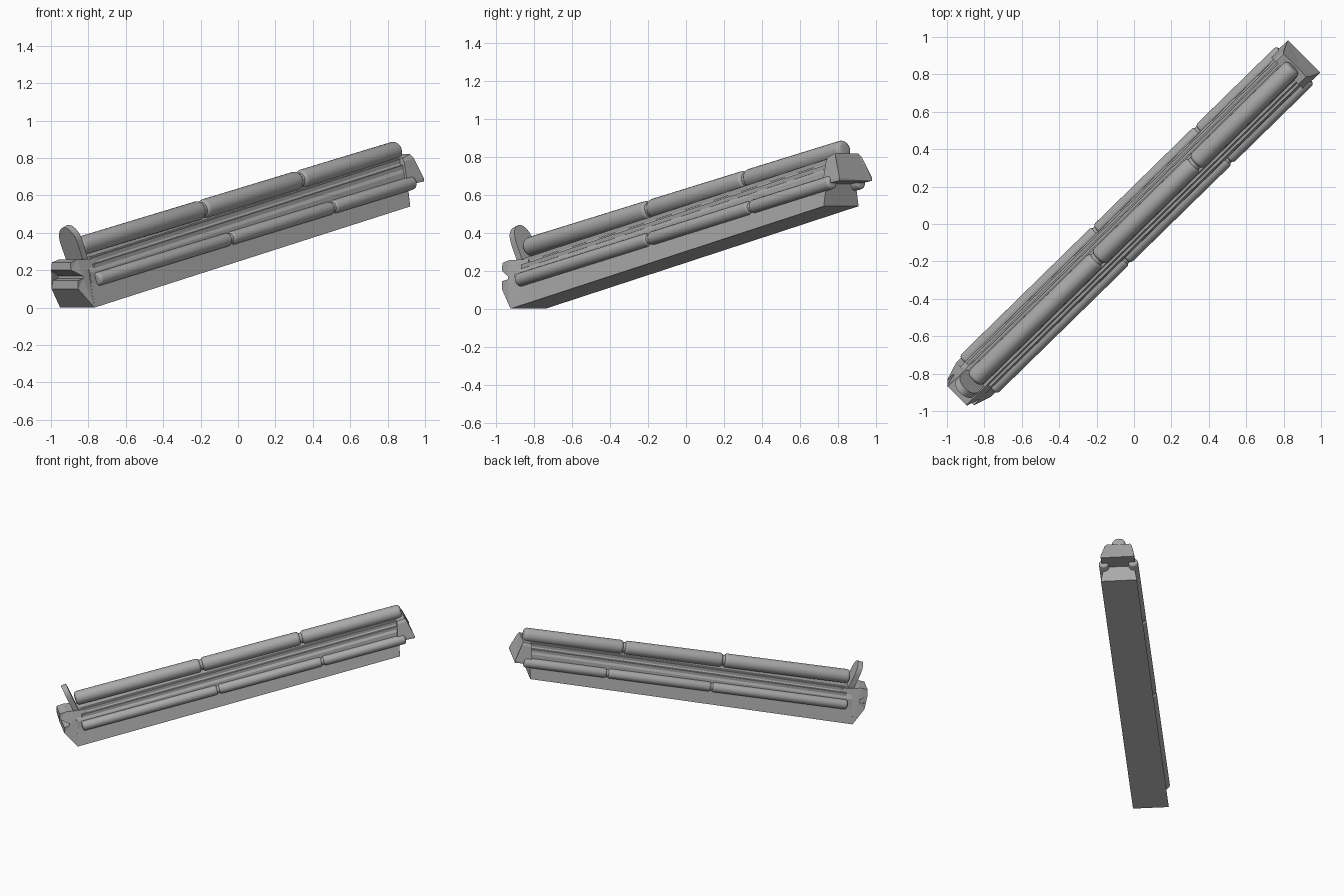
import bpy, bmesh, math
from mathutils import Vector

cube = bpy.data.objects.get("Cube")
if cube:
    bpy.data.objects.remove(cube, do_unlink=True)

grey = bpy.data.materials.new("plain_grey")
grey.use_nodes = True
COLOUR = (0.4, 0.4, 0.4, 1)
grey.diffuse_color = COLOUR
grey.node_tree.nodes["Principled BSDF"].inputs["Base Color"].default_value = COLOUR


def place(s, w, z):
    """s runs along the beam, w across it, z is height."""
    w += 0.011 * s - 0.005
    return Vector(((s + w), (s - w), z * math.sqrt(2))) / math.sqrt(2)


def floor(s):
    return 0.229 * (s + 1.197)


def finish(bm, name, smooth=False):
    bmesh.ops.recalc_face_normals(bm, faces=bm.faces)
    mesh = bpy.data.meshes.new(name)
    bm.to_mesh(mesh)
    bm.free()
    obj = bpy.data.objects.new(name, mesh)
    bpy.context.collection.objects.link(obj)
    mesh.materials.append(grey)
    if smooth:
        bpy.ops.object.select_all(action='DESELECT')
        obj.select_set(True)
        bpy.context.view_layer.objects.active = obj
        bpy.ops.object.shade_smooth_by_angle(angle=math.radians(40))
    return obj


def loft(name, rings):
    """Skin closed rings of (s, w, z) points and cap both ends."""
    bm = bmesh.new()
    rows = [[bm.verts.new(place(*p)) for p in ring] for ring in rings]
    n = len(rows[0])
    for a, b in zip(rows, rows[1:]):
        for i in range(n):
            j = (i + 1) % n
            bm.faces.new((a[i], a[j], b[j], b[i]))
    caps = [bm.faces.new(rows[0]), bm.faces.new(rows[-1])]
    bmesh.ops.triangulate(bm, faces=caps)
    return finish(bm, name)


def section(s, half):
    """Mirrored cross-section from (w, height) pairs."""
    ring = [(s, w, floor(s) + h) for w, h in half]
    return ring + [(s, -w, z) for s, w, z in reversed(ring)]


def tube(name, start, end, radius, bevel):
    a, b = place(*start), place(*end)
    bm = bmesh.new()
    bmesh.ops.create_cone(bm, cap_ends=True, segments=24, radius1=radius,
                          radius2=radius, depth=(b - a).length)
    if bevel:
        rims = [e for e in bm.edges if any(len(f.verts) > 4 for f in e.link_faces)]
        bmesh.ops.bevel(bm, geom=rims, offset=bevel, segments=4, profile=0.5,
                        affect='EDGES')
    rot = (b - a).to_track_quat('Z', 'Y').to_matrix().to_4x4()
    bmesh.ops.transform(bm, matrix=rot, verts=bm.verts)
    bmesh.ops.translate(bm, vec=(a + b) / 2, verts=bm.verts)
    return finish(bm, name, True)


def jointed_tube(name, w, z_line, stops, radius):
    """Row of rounded segments with a thinner core showing at the joints."""
    gap = 0.006
    at = lambda s: (s, w, z_line(s))
    for i, (a, b) in enumerate(zip(stops, stops[1:])):
        tube(f"{name}_segment_{i + 1}", at(a + gap), at(b - gap), radius, radius * 0.45)
    tube(f"{name}_core", at(stops[0] + 0.05), at(stops[-1] - 0.05), radius * 0.75, 0)


# Main beam with sloping shoulders
half = [(0.13, 0), (0.104, 0.125), (0.098, 0.185), (0.05, 0.262)]
near = section(-1.197, half)
loft("beam", [near, section(1.165, half)])

# Far end plate, overhanging the beam
plate_half = [(0.122, 0.675), (0.122, 0.69), (0.098, 0.80), (0.085, 0.82)]
outer_s = [1.276, 1.276, 1.222, 1.208]
front = [(s, w, z) for s, (w, z) in zip(outer_s, plate_half)]
front += [(s, -w, z) for s, w, z in reversed(front)]
back = [(1.15, w, z - 0.02) for s, w, z in front]
loft("end_plate", [back, front])

# Notched nose block, narrowing towards its tip
nose = [(-1.197, 0.0, 0.13), (-1.29, 0.10, 0.10), (-1.29, 0.145, 0.10),
        (-1.25, 0.155, 0.098), (-1.25, 0.17, 0.095), (-1.318, 0.20, 0.075),
        (-1.318, 0.242, 0.07), (-1.27, 0.256, 0.07), (-1.12, 0.262, 0.07),
        (-1.12, 0.15, 0.10), (-1.15, 0.012, 0.125)]
loft("nose_block", [[(s, w, z) for s, z, w in nose], [(s, -w, z) for s, z, w in nose]])

# Upright rounded paddle leaning over the nose
outline = [(0.062, 0), (0.066, 0.09)]
outline += [(0.066 * math.cos(t), 0.10 + 0.085 * math.sin(t))
            for t in (math.pi * k / 24 for k in range(1, 12))]
outline.append((0.0, 0.185))
outline += [(-w, h) for w, h in reversed(outline[:-1])]


def paddle_ring(offset):
    return [(-1.195 - 0.45 * h + offset, w, 0.25 + h + offset * 0.4) for w, h in outline]


loft("paddle", [paddle_ring(-0.018), paddle_ring(0.018)])

# Top tube and the pair of side tubes
jointed_tube("top_tube", 0, lambda s: 0.325 + 0.2165 * (s + 1.19),
             [-1.2, -0.27, 0.46, 1.20], 0.051)
for side, sign in (("left", 1), ("right", -1)):
    jointed_tube(f"{side}_tube", sign * 0.107, lambda s: 0.152 + 0.219 * (s + 1.15),
                 [-1.165, -0.165, 0.60, 1.215], 0.036)
    # Thin rails along the shoulder
    for i, (w, h, end) in enumerate([(0.083, 0.212, 1.16), (0.062, 0.245, 1.16)]):
        rail = [(w - 0.007, h - 0.01), (w + 0.007, h - 0.01),
                (w + 0.007, h + 0.012), (w - 0.007, h + 0.012)]
        loft(f"{side}_rail_{i + 1}",
             [[(s, sign * a, floor(s) + b) for a, b in rail] for s in (-1.16, end)])
